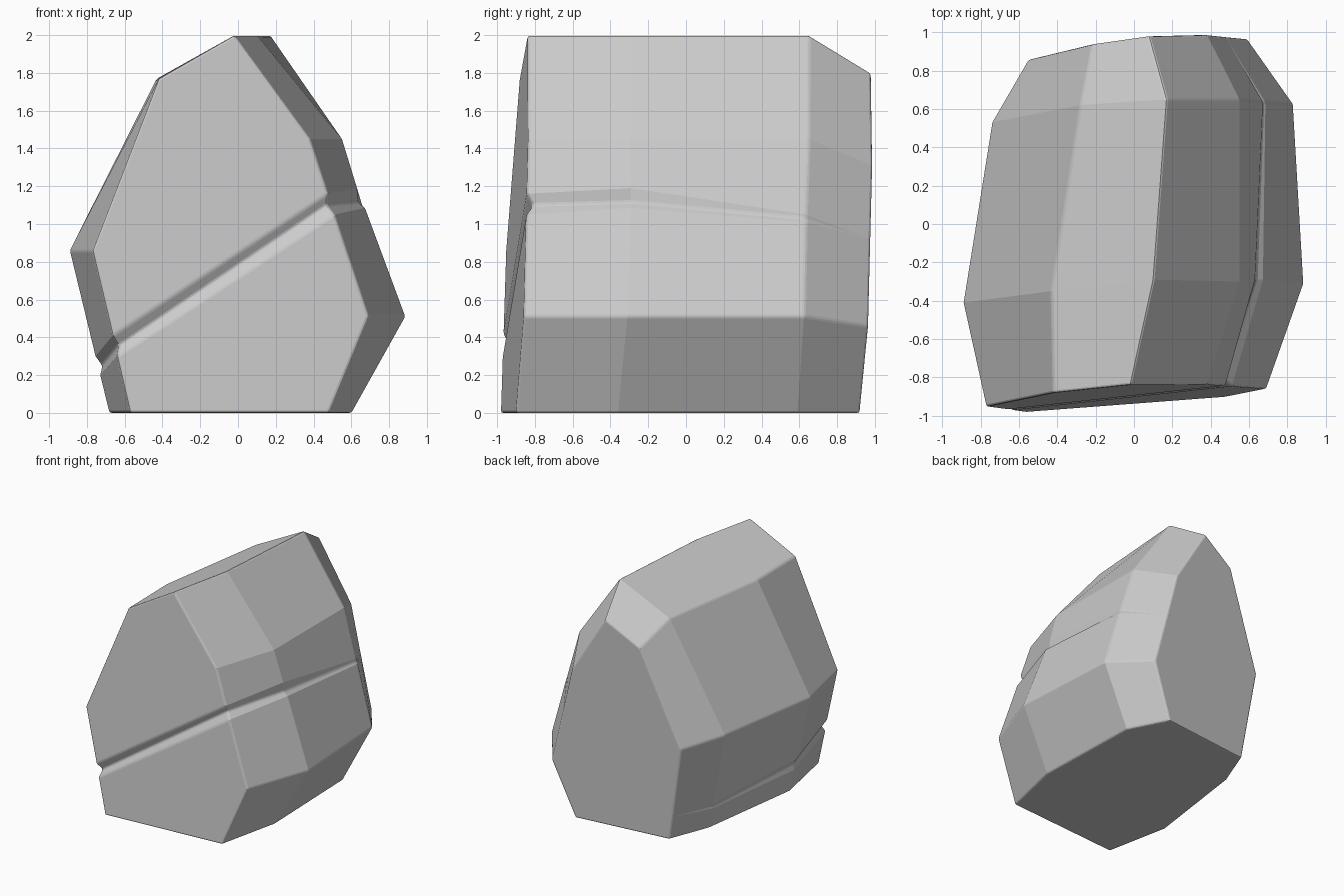
import bpy, bmesh

if "Cube" in bpy.data.objects:
    bpy.data.objects.remove(bpy.data.objects["Cube"])

# Outline order per ring: bottom left, bottom right, right, groove (low, deep, high),
# upper right, top, upper left, left, groove (high, deep, low)


def front_y(x, z):
    return -0.937 + 0.076 * x + 0.05 * z


def back_y(x, z):
    return 0.875 + 0.111 * x + 0.053 * z


front_xz = [(-.57, 0), (.48, 0), (.69, .51), (.51, 1.05), (.47, 1.10), (.475, 1.16),
            (.38, 1.45), (-.02, 2), (-.42, 1.77), (-.77, .86),
            (-.663, .41), (-.63, .355), (-.64, .30)]
front = [(x, front_y(x, z), z) for x, z in front_xz]
for i in (4, 11):                       # sink the crack into the front face
    x, y, z = front[i]
    front[i] = (x, y + .035, z)

middle = [(-.68, -.43, 0), (.60, -.36, 0), (.885, -.31, .51),
          (.672, -.29, 1.085), (.635, -.29, 1.115), (.63, -.29, 1.19),
          (.55, -.30, 1.45), (.10, -.29, 2), (-.43, -.35, 1.77), (-.89, -.41, .86),
          (-.754, -.42, .30), (-.718, -.42, .25), (-.729, -.42, .20)]

rear = [(-.555, .48, 0), (.57, .59, 0), (.83, .625, .51),
        (.685, .635, 1.01), (.672, .635, 1.03), (.672, .635, 1.05),
        (.55, .65, 1.45), (.17, .65, 2), (-.28, .62, 1.77), (-.74, .53, .86),
        (-.603, .49, .22), (-.594, .49, .20), (-.594, .49, .18)]

back_xz = [(-.42, 0), (.40, 0), (.59, .46), (.475, .92), (.475, .92), (.475, .92),
           (.38, 1.31), (.08, 1.8), (-.22, 1.62), (-.55, .81),
           (-.452, .2), (-.452, .2), (-.452, .2)]
back = [(x, back_y(x, z), z) for x, z in back_xz]

# Skin the four rings into a closed boulder
bm = bmesh.new()
rings = [[bm.verts.new(p) for p in ring] for ring in (front, middle, rear, back)]
n = len(front)
for a, b in zip(rings, rings[1:]):
    for i in range(n):
        j = (i + 1) % n
        bm.faces.new((a[i], b[i], b[j], a[j]))

# Front cap: lower slab, crack walls, upper slab
f = rings[0]
for loop in ((0, 1, 2, 3, 12), (12, 3, 4, 11), (11, 4, 5, 10), (10, 5, 6, 7, 8, 9)):
    bm.faces.new([f[i] for i in loop])

# Back cap
bm.faces.new(list(reversed(rings[3])))
bmesh.ops.remove_doubles(bm, verts=bm.verts, dist=.001)
bmesh.ops.recalc_face_normals(bm, faces=bm.faces)

mesh = bpy.data.meshes.new("boulder")
bm.to_mesh(mesh)
bm.free()
boulder = bpy.data.objects.new("boulder", mesh)
bpy.context.collection.objects.link(boulder)

# Thin worn edges
bev = boulder.modifiers.new("worn_edges", 'BEVEL')
bev.width = .012
bev.segments = 2
bev.limit_method = 'ANGLE'
bev.angle_limit = .5
bev.use_clamp_overlap = False
